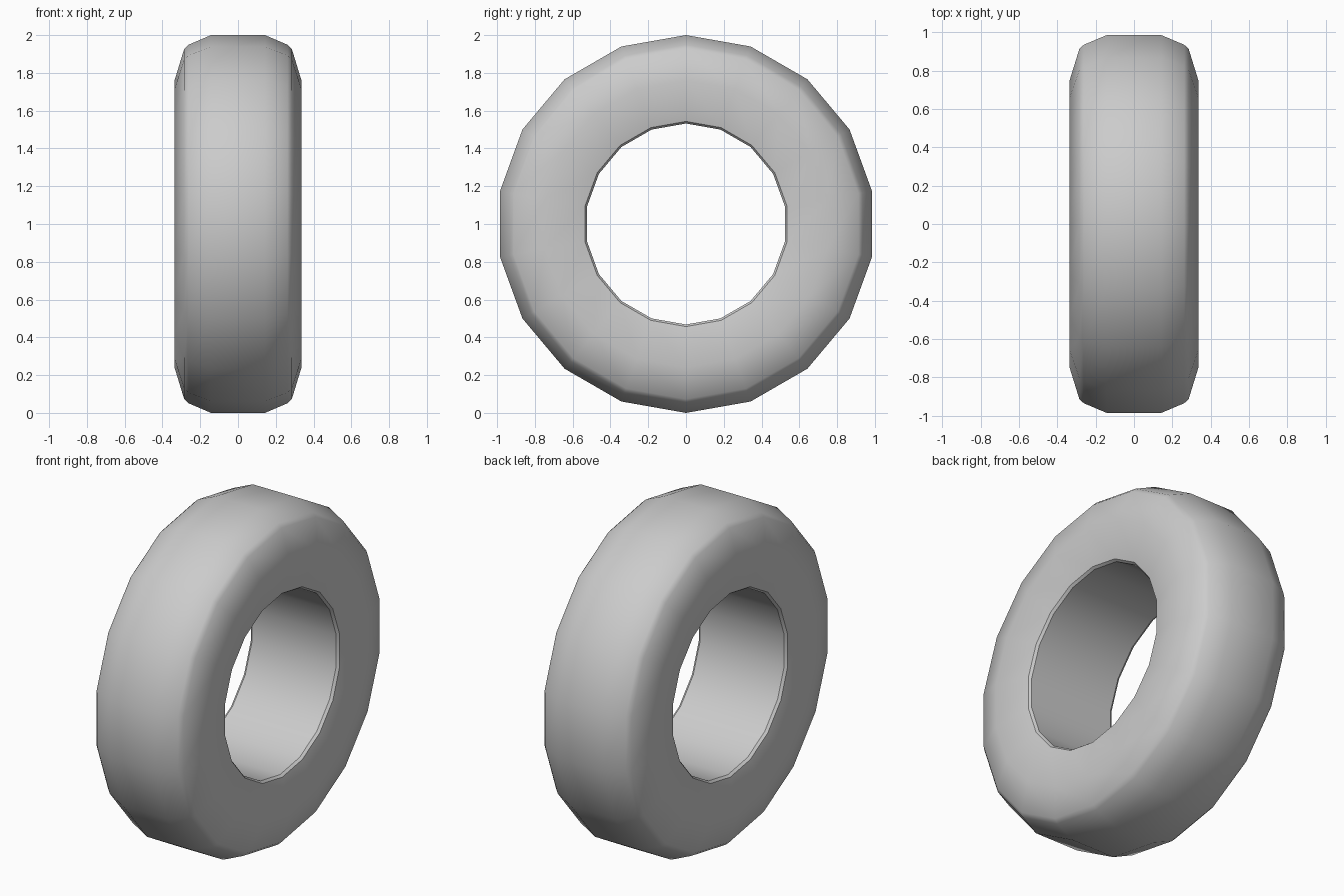
import bpy, bmesh
from math import radians, sin, cos, tau

if "Cube" in bpy.data.objects:
    bpy.data.objects.remove(bpy.data.objects["Cube"])

SIDES = 18

# Half cross-section (x, radius): tread, shoulder, sidewall, bead lip
half = [(0.143, 1.0), (0.262, 0.949), (0.285, 0.927), (0.336, 0.76),
        (0.29, 0.543), (0.275, 0.532)]
profile = half + [(-x, r) for x, r in reversed(half)]

# Tyre: closed cross-section swept round the x axis
bm = bmesh.new()
rings = []
for i in range(SIDES):
    a = tau * i / SIDES
    rings.append([bm.verts.new((x, r * sin(a), 1 + r * cos(a))) for x, r in profile])
n = len(profile)
for i in range(SIDES):
    p, q = rings[i], rings[(i + 1) % SIDES]
    for j in range(n):
        k = (j + 1) % n
        bm.faces.new((p[j], p[k], q[k], q[j]))
bmesh.ops.recalc_face_normals(bm, faces=bm.faces)

mesh = bpy.data.meshes.new("tyre")
bm.to_mesh(mesh)
bm.free()
tyre = bpy.data.objects.new("tyre", mesh)
bpy.context.collection.objects.link(tyre)

# Smooth rubber with crisp bead lips
bpy.context.view_layer.objects.active = tyre
tyre.select_set(True)
bpy.ops.object.shade_smooth_by_angle(angle=radians(33))
